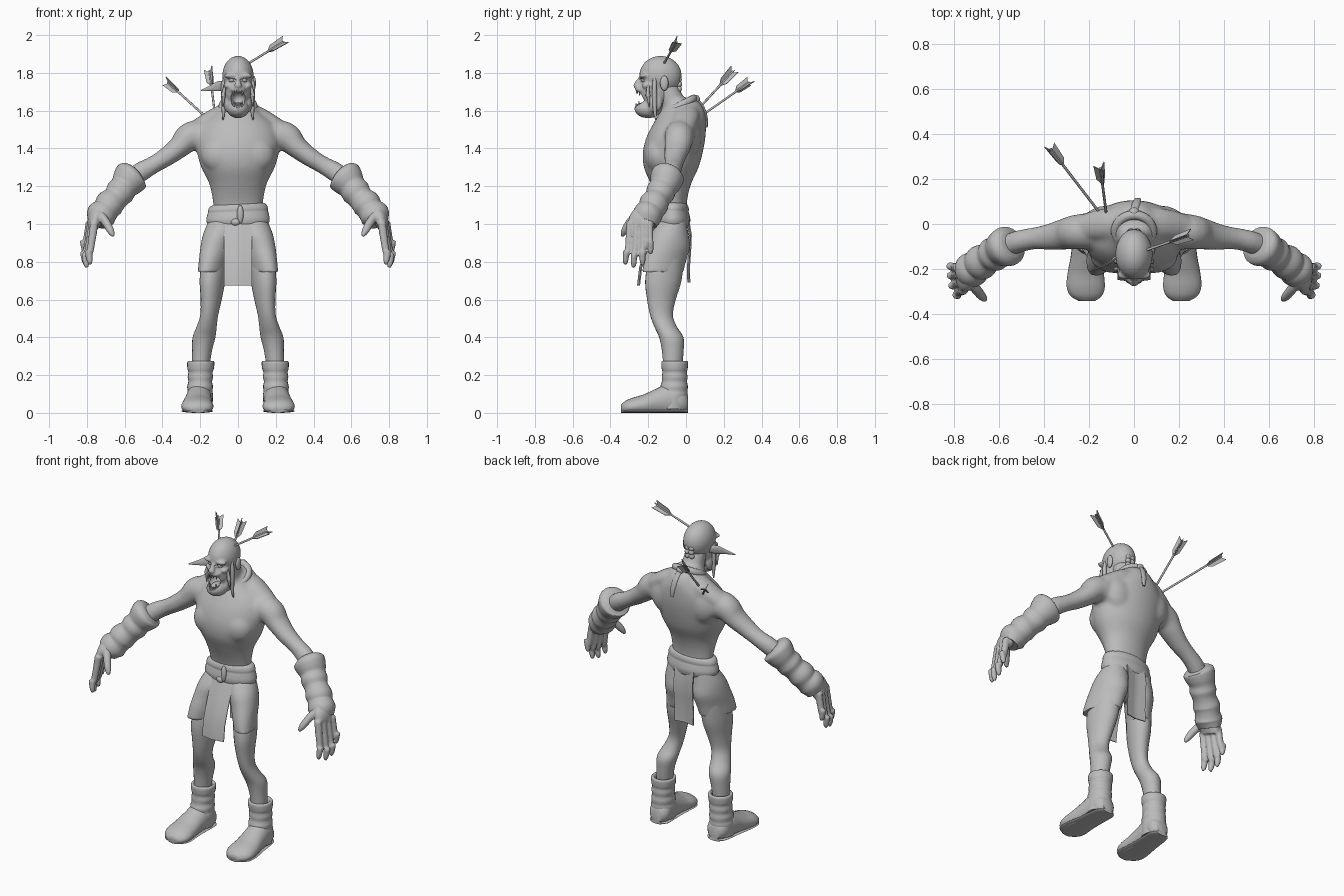
import bpy, bmesh, math
from mathutils import Vector, Matrix

if "Cube" in bpy.data.objects:
    bpy.data.objects.remove(bpy.data.objects["Cube"], do_unlink=True)

grey = bpy.data.materials.new("plain grey")
grey.use_nodes = True
grey.diffuse_color = (0.5, 0.5, 0.5, 1)
grey.node_tree.nodes["Principled BSDF"].inputs["Base Color"].default_value = (0.5, 0.5, 0.5, 1)

X, Y, Z = Vector((1, 0, 0)), Vector((0, 1, 0)), Vector((0, 0, 1))
SIDES = (("left", 1), ("right", -1))


def smooth_rings(rings, steps=4):
    """Catmull-Rom interpolation of rings (x, y, z, radius_u, radius_v)."""
    out = []
    last = len(rings) - 1
    for i in range(last):
        a, b, c, d = (rings[max(0, min(last, i + k))] for k in (-1, 0, 1, 2))
        for s in range(steps):
            t = s / steps
            out.append([0.5 * (2 * q + (r - p) * t + (2 * p - 5 * q + 4 * r - w) * t * t
                               + (3 * q - p - 3 * r + w) * t ** 3)
                        for p, q, r, w in zip(a, b, c, d)])
    return out + [list(rings[-1])]


def loft(bm, rings, plane=None, s=1, seg=24):
    """Skin elliptic rings; plane fixes the ring axes, otherwise they follow the path."""
    rings = smooth_rings(rings)
    centres = [Vector((r[0] * s, r[1], r[2])) for r in rings]
    loops = []
    for i, (c, r) in enumerate(zip(centres, rings)):
        if plane:
            u, v = plane
        else:
            t = (centres[min(i + 1, len(rings) - 1)] - centres[max(i - 1, 0)]).normalized()
            u = Y.cross(t).normalized()
            v = t.cross(u)
        ring = []
        for k in range(seg):
            a = math.tau * k / seg
            ring.append(bm.verts.new(c + u * math.cos(a) * r[3] + v * math.sin(a) * r[4]))
        loops.append(ring)
    for p, q in zip(loops, loops[1:]):
        for k in range(seg):
            bm.faces.new((p[k], p[(k + 1) % seg], q[(k + 1) % seg], q[k]))
    bm.faces.new(loops[0])
    bm.faces.new(loops[-1])


def turned(degrees):
    """Horizontal ring axes turned about the vertical."""
    turn = Matrix.Rotation(math.radians(degrees), 3, "Z")
    return turn @ X, turn @ Y


def ball(bm, centre, radii, seg=20):
    m = Matrix.Translation(centre) @ Matrix.Diagonal((*radii, 1))
    bmesh.ops.create_uvsphere(bm, u_segments=seg, v_segments=seg // 2, radius=1, matrix=m)


def pair(bm, centre, radii):
    for s in (1, -1):
        ball(bm, (centre[0] * s, centre[1], centre[2]), radii)


def rod(bm, a, b, r1, r2):
    a, b = Vector(a), Vector(b)
    m = Matrix.Translation((a + b) / 2) @ (b - a).to_track_quat("Z", "Y").to_matrix().to_4x4()
    bmesh.ops.create_cone(bm, cap_ends=True, segments=8, radius1=r1, radius2=r2,
                          depth=(b - a).length, matrix=m)


def finish(name, bm, voxel=0, relax=4, solid=0):
    bmesh.ops.recalc_face_normals(bm, faces=bm.faces)
    mesh = bpy.data.meshes.new(name)
    bm.to_mesh(mesh)
    bm.free()
    ob = bpy.data.objects.new(name, mesh)
    bpy.context.collection.objects.link(ob)
    mesh.materials.append(grey)
    bpy.ops.object.select_all(action="DESELECT")
    ob.select_set(True)
    bpy.context.view_layer.objects.active = ob
    if voxel:
        mod = ob.modifiers.new("fuse", "REMESH")
        mod.mode, mod.voxel_size = "VOXEL", voxel
        bpy.ops.object.modifier_apply(modifier=mod.name)
        mod = ob.modifiers.new("relax", "SMOOTH")
        mod.factor, mod.iterations = 0.5, relax
        bpy.ops.object.modifier_apply(modifier=mod.name)
    if solid:
        mod = ob.modifiers.new("thickness", "SOLIDIFY")
        mod.thickness, mod.offset = solid, 0
        bpy.ops.object.modifier_apply(modifier=mod.name)
    bpy.ops.object.shade_smooth_by_angle(angle=math.radians(50))
    return ob


# Torso, neck and bare arms fused into one skin
bm = bmesh.new()
profile = [(.98, -.065, .13, .07), (1.08, -.068, .13, .072), (1.15, -.075, .138, .085),
           (1.22, -.08, .155, .11), (1.3, -.078, .195, .145), (1.38, -.07, .217, .159),
           (1.46, -.053, .222, .156), (1.53, -.034, .195, .14), (1.59, -.018, .125, .12),
           (1.635, -.012, .095, .092), (1.665, -.02, .06, .06)]
loft(bm, [(0, y, z, a, b) for z, y, a, b in profile], (X, Y), seg=40)
loft(bm, [(0, -.03, 1.57, .08, .08), (0, -.07, 1.65, .066, .07), (0, -.11, 1.74, .06, .065)], (X, Y))
pair(bm, (.085, -.145, 1.365), (.11, .075, .1))
pair(bm, (.12, .02, 1.46), (.1, .062, .11))
arm = [(.14, -.03, 1.47, .08, .085), (.25, -.035, 1.462, .08, .078), (.31, -.045, 1.408, .06, .07),
       (.38, -.058, 1.355, .051, .058), (.45, -.065, 1.312, .047, .049), (.52, -.08, 1.272, .053, .05),
       (.59, -.11, 1.215, .05, .05)]
for _, s in SIDES:
    loft(bm, arm, s=s)
    loft(bm, [(.03, .005, 1.61, .045, .06), (.12, 0, 1.565, .05, .07), (.22, -.015, 1.5, .05, .06)], s=s)
finish("body", bm, voxel=.011, relax=8)

# Limbs: wrinkled gloves, hands, legs and boots
glove = [(.545, -.09, 1.27, .06, .06), (.56, -.097, 1.255, .093, .088), (.585, -.108, 1.222, .087, .084),
         (.605, -.12, 1.195, .074, .074), (.625, -.135, 1.168, .077, .077), (.648, -.15, 1.138, .068, .068),
         (.68, -.17, 1.105, .077, .078), (.7, -.185, 1.075, .07, .072), (.725, -.205, 1.045, .08, .078),
         (.745, -.22, 1.005, .055, .068)]
fingers = [(.785, -.32, .785), (.803, -.277, .768), (.81, -.23, .78), (.812, -.187, .84)]
leg = [(.125, -.105, .82, .068, .096), (.135, -.12, .7, .064, .099), (.142, -.13, .6, .053, .078),
       (.152, -.13, .52, .046, .062), (.165, -.11, .46, .052, .06), (.18, -.078, .4, .06, .065),
       (.19, -.07, .33, .052, .058), (.197, -.07, .24, .045, .05)]
shaft = [(.25, .045, .045), (.274, .056, .056), (.27, .071, .07), (.235, .07, .069), (.215, .064, .065),
         (.19, .067, .068), (.165, .063, .067), (.14, .068, .073), (.115, .066, .073), (.09, .07, .076),
         (.02, .068, .07)]
foot = [(.2, .01, .05, .04, .04), (.2, -.02, .06, .063, .07), (.205, -.08, .07, .069, .09),
        (.21, -.15, .058, .073, .074), (.215, -.22, .042, .081, .057), (.215, -.28, .034, .085, .047),
        (.213, -.32, .028, .07, .036), (.21, -.344, .022, .035, .02)]
for side, s in SIDES:
    bm = bmesh.new()
    loft(bm, glove, s=s, seg=28)
    finish(side + "_glove", bm)

    bm = bmesh.new()
    loft(bm, [(.725, -.205, 1.08, .04, .05), (.752, -.228, 1.03, .042, .07), (.768, -.245, .985, .028, .066)], s=s)
    for i, (x, y, z) in enumerate(fingers):
        kx, ky = .76 + .008 * i, -.295 + .034 * i
        loft(bm, [(kx, ky, 1.01, .023, .021), (kx * .5 + x * .5 + .01, (ky + y) / 2, .5 * z + .465, .019, .017),
                  (x + .006, y * .8 + ky * .2, z + .07, .02, .018), (x, y, z + .02, .016, .015),
                  (x - .003, y, z, .007, .007)], s=s, seg=10)
    loft(bm, [(.735, -.25, 1.06, .024, .026), (.7, -.295, 1.01, .023, .023),
              (.675, -.325, .965, .02, .019), (.66, -.338, .935, .009, .009)], s=s, seg=10)
    finish(side + "_hand", bm, voxel=.0065, relax=2)

    bm = bmesh.new()
    loft(bm, leg, turned(18 * s), s)
    finish(side + "_leg", bm)

    bm = bmesh.new()
    loft(bm, [(.205 - .03 * z, -.06 - .08 * max(0, .18 - z), z, a, b) for z, a, b in shaft], (X, Y), s)
    loft(bm, foot, (X, Z), s)
    for v in bm.verts:
        v.co.z = max(v.co.z, .002)
    finish(side + "_boot", bm)
    bm = bmesh.new()
    loft(bm, [(x, y, .01, a, .01) for x, y, z, a, b in foot], (X, Z), s)
    finish(side + "_sole", bm)

# Shorts
bm = bmesh.new()
for _, s in SIDES:
    loft(bm, [(.08, -.07, 1.02, .075, .07), (.095, -.085, .95, .086, .1), (.11, -.09, .88, .081, .117),
              (.125, -.11, .81, .071, .119), (.137, -.123, .745, .064, .117)], turned(25 * s), s, 32)
ball(bm, (0, -.08, .94), (.13, .085, .09))
finish("shorts", bm, voxel=.009, relax=2)

# Rolled sash with a knot, and hanging cloths front and back
bm = bmesh.new()
sash = [(.978, .125, .07), (.99, .155, .086), (1.02, .168, .093), (1.05, .163, .088),
        (1.065, .159, .084), (1.08, .158, .085), (1.098, .148, .08), (1.108, .125, .07)]
loft(bm, [(0, -.07, z, a, b) for z, a, b in sash], (X, Y), seg=40)
for v in bm.verts:
    v.co.z += .05 * v.co.x * (v.co.z - 1) / .1
ball(bm, (.012, -.157, 1.05), (.018, .016, .05))
ball(bm, (-.012, -.155, 1.01), (.026, .018, .02))
finish("sash", bm)


def hanging_cloth(name, rows, width):
    bm = bmesh.new()
    strips = [[bm.verts.new((width * k / 3, y + .01 * abs(k) / 3, z)) for k in range(-3, 4)] for y, z in rows]
    for p, q in zip(strips, strips[1:]):
        for k in range(6):
            bm.faces.new((p[k], p[k + 1], q[k + 1], q[k]))
    finish(name, bm, solid=.006)


hanging_cloth("front_cloth", [(-.15, 1.02), (-.19, .93), (-.22, .85), (-.245, .77), (-.256, .675)], .074)
hanging_cloth("back_cloth", [(.005, 1.02), (.018, .94), (.014, .85), (.008, .77), (.01, .69)], .066)

# Head with carved open mouth
bm = bmesh.new()
ball(bm, (0, -.135, 1.785), (.083, .112, .105), 32)
ball(bm, (0, -.165, 1.705), (.072, .085, .1))
ball(bm, (0, -.2, 1.61), (.06, .074, .05))
ball(bm, (0, -.225, 1.712), (.046, .045, .024))
loft(bm, [(0, -.225, 1.79, .014, .014), (0, -.252, 1.755, .014, .016), (0, -.262, 1.73, .021, .018),
          (0, -.245, 1.715, .012, .012)], (X, Y), seg=12)
pair(bm, (.036, -.226, 1.785), (.04, .022, .014))
pair(bm, (.052, -.2, 1.732), (.024, .034, .018))
pair(bm, (.057, -.165, 1.64), (.018, .04, .05))
head = finish("head", bm, voxel=.007, relax=3)
bm = bmesh.new()
ball(bm, (0, -.265, 1.662), (.043, .085, .047))
pair(bm, (.034, -.252, 1.762), (.024, .022, .012))
cutter = finish("mouth_cutter", bm)
cutter.hide_render = True
carve = head.modifiers.new("carve", "BOOLEAN")
carve.operation, carve.object = "DIFFERENCE", cutter
bpy.context.view_layer.objects.active = head
bpy.ops.object.modifier_apply(modifier=carve.name)
bpy.data.objects.remove(cutter, do_unlink=True)

# Eyes, teeth and tongue
bm = bmesh.new()
pair(bm, (.033, -.222, 1.762), (.016, .016, .013))
finish("eyes", bm)
bm = bmesh.new()
for k in range(-3, 4):
    x, y = .011 * k, -.262 + .004 * k * k
    big = 1.6 if abs(k) == 2 else 1
    rod(bm, (x, y, 1.618), (x, y - .004, 1.618 + .02 * big), .007, .002)
    rod(bm, (x, y + .004, 1.708), (x, y, 1.708 - .018 * big), .007, .002)
finish("teeth", bm)
bm = bmesh.new()
ball(bm, (0, -.215, 1.63), (.024, .045, .014))
finish("tongue", bm)

# One long ear, one torn ear
bm = bmesh.new()
loft(bm, [(-.065, -.14, 1.735, .022, .01), (-.1, -.165, 1.73, .027, .007), (-.14, -.188, 1.72, .016, .005),
          (-.195, -.212, 1.706, .003, .002)], seg=12)
finish("right_ear", bm)
bm = bmesh.new()
ball(bm, (.083, -.115, 1.745), (.012, .022, .04))
finish("left_ear", bm)

# Hanging side locks and a plaited strip at the back of the skull
bm = bmesh.new()
for _, s in SIDES:
    for y, top, low in ((-.165, 1.79, 1.55), (-.2, 1.74, 1.62)):
        loft(bm, [(.068, y, top, .006, .006), (.079, y - .002, top - .06, .011, .012),
                  (.076, y, low + .06, .011, .011), (.08, y + .005, low, .003, .003)], (X, Y), s, 8)
finish("side_locks", bm)
bm = bmesh.new()
for i in range(6):
    pair(bm, (.014, -.034 - .002 * (i - 2) ** 2, 1.69 + .025 * i), (.017, .014, .016))
finish("back_plait", bm)

# Neck scarf with a knotted tail
bpy.ops.mesh.primitive_torus_add(major_segments=40, minor_segments=12, major_radius=.082, minor_radius=.021,
                                 location=(0, -.032, 1.625), rotation=(.5, 0, 0))
scarf = bpy.context.object
scarf.name = "scarf"
scarf.data.materials.append(grey)
bpy.ops.object.shade_smooth_by_angle(angle=math.radians(50))
bm = bmesh.new()
ball(bm, (0, .052, 1.66), (.024, .022, .024))
loft(bm, [(0, .055, 1.665, .014, .01), (.008, .088, 1.62, .018, .01), (.016, .108, 1.56, .016, .008),
          (.02, .11, 1.51, .01, .005)], (X, Y), seg=10)
finish("scarf_tail", bm)


# Arrows with three swept vanes
def arrow(name, base, tip):
    base, tip = Vector(base), Vector(tip)
    bm = bmesh.new()
    rod(bm, base, tip, .006, .006)
    finish(name + "_shaft", bm)
    d = (tip - base).normalized()
    u = d.cross(Y).normalized()
    bm = bmesh.new()
    for k in range(3):
        out = Matrix.Rotation(math.tau * k / 3, 3, d) @ u
        shape = ((-.11, 0), (-.075, .024), (.012, .03), (-.012, 0))
        bm.faces.new([bm.verts.new(tip + d * a + out * r) for a, r in shape])
    finish(name + "_vanes", bm, solid=.004)


arrow("head_arrow", (.03, -.125, 1.835), (.243, -.05, 1.965))
arrow("outer_back_arrow", (-.13, .02, 1.53), (-.372, .335, 1.75))
arrow("inner_back_arrow", (-.12, .02, 1.56), (-.15, .25, 1.81))
